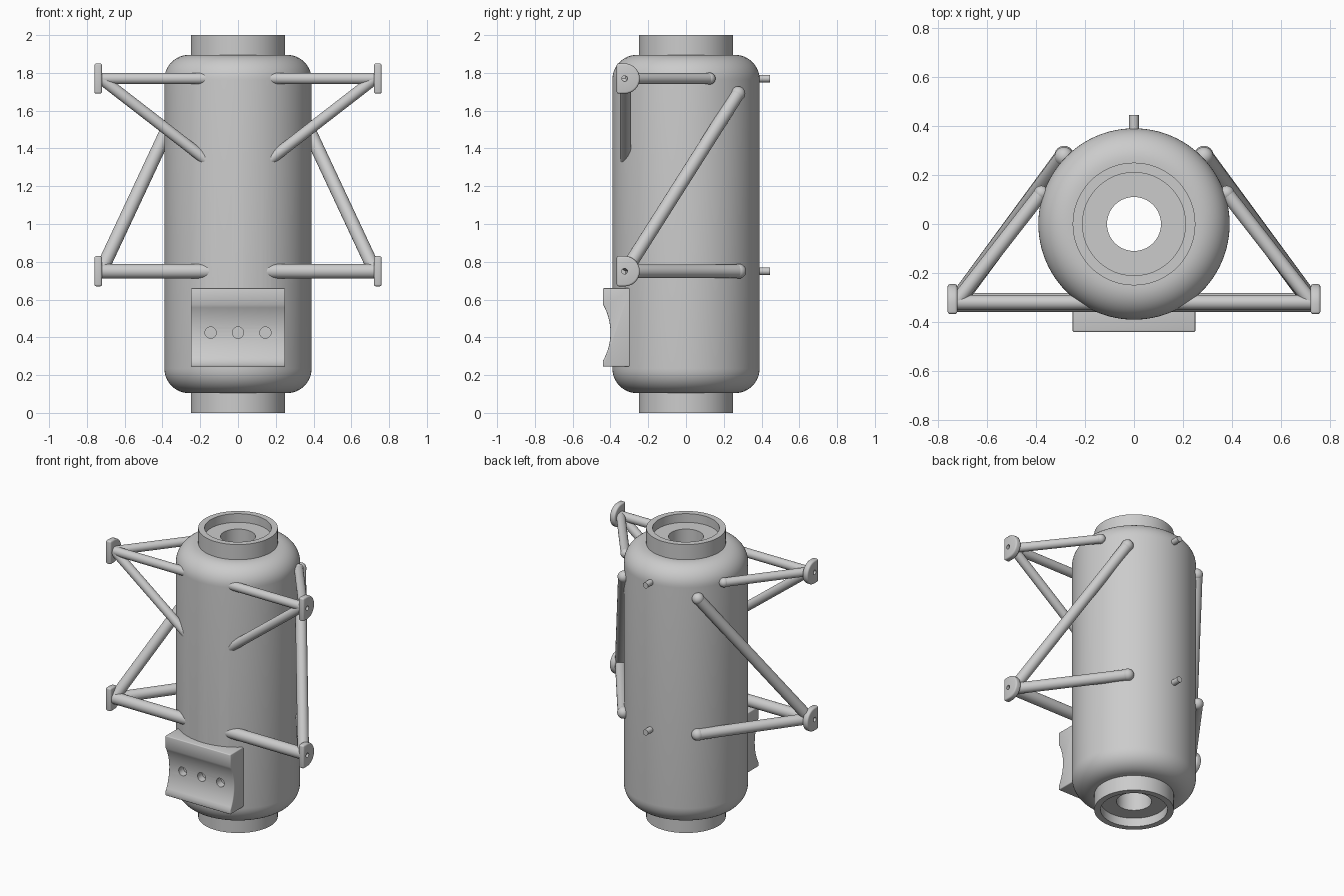
import bpy, bmesh
from math import pi, sin, cos, radians
from mathutils import Vector, Matrix

if "Cube" in bpy.data.objects:
    bpy.data.objects.remove(bpy.data.objects["Cube"])

grey = bpy.data.materials.new("satin grey")
grey.use_nodes = True
grey.diffuse_color = (0.6, 0.6, 0.6, 1)
grey.node_tree.nodes["Principled BSDF"].inputs["Base Color"].default_value = grey.diffuse_color


def finish(name, bm):
    bmesh.ops.recalc_face_normals(bm, faces=bm.faces)
    mesh = bpy.data.meshes.new(name)
    bm.to_mesh(mesh)
    bm.free()
    mesh.materials.append(grey)
    obj = bpy.data.objects.new(name, mesh)
    bpy.context.collection.objects.link(obj)
    return obj


def select(obj):
    bpy.ops.object.select_all(action='DESELECT')
    obj.select_set(True)
    bpy.context.view_layer.objects.active = obj


def smooth(obj):
    select(obj)
    bpy.ops.object.shade_smooth_by_angle(angle=radians(35))


def arc(cx, cy, r, start, end, steps):
    angles = [radians(start + (end - start) * i / steps) for i in range(steps + 1)]
    return [(cx + r * cos(a), cy + r * sin(a)) for a in angles]


def lathe(name, profile, steps=96):
    """Spin a closed (radius, height) outline around z."""
    bm = bmesh.new()
    verts = [bm.verts.new((r, 0, z)) for r, z in profile]
    edges = [bm.edges.new((v, verts[i - 1])) for i, v in enumerate(verts)]
    bmesh.ops.spin(bm, geom=verts + edges, cent=(0, 0, 0), axis=(0, 0, 1),
                   angle=2 * pi, steps=steps, use_merge=True)
    bmesh.ops.remove_doubles(bm, verts=bm.verts, dist=0.0001)
    return finish(name, bm)


def prism(name, outline, x0, x1, bevel):
    """Extrude a (y, z) outline along x and soften its end edges."""
    bm = bmesh.new()
    face = bm.faces.new([bm.verts.new((x0, y, z)) for y, z in outline])
    out = bmesh.ops.extrude_face_region(bm, geom=[face])
    bmesh.ops.translate(bm, vec=(x1 - x0, 0, 0),
                        verts=[v for v in out["geom"] if isinstance(v, bmesh.types.BMVert)])
    obj = finish(name, bm)
    mod = obj.modifiers.new("soft edges", 'BEVEL')
    mod.width, mod.segments, mod.limit_method = bevel, 3, 'ANGLE'
    mod.angle_limit = radians(40)
    select(obj)
    bpy.ops.object.modifier_apply(modifier=mod.name)
    return obj


def rod(name, a, b, r, ball=False):
    """Round bar from a to b, with an optional ball at b."""
    a, b = Vector(a), Vector(b)
    bm = bmesh.new()
    turn = (b - a).to_track_quat('Z', 'Y').to_matrix().to_4x4()
    bmesh.ops.create_cone(bm, cap_ends=True, segments=32, radius1=r, radius2=r,
                          depth=(b - a).length,
                          matrix=Matrix.Translation((a + b) / 2) @ turn)
    if ball:
        bmesh.ops.create_uvsphere(bm, u_segments=24, v_segments=16, radius=r * 1.08,
                                  matrix=Matrix.Translation(b))
    return finish(name, bm)


def drill(obj, a, b, r):
    cutter = rod("drill_cutter", a, b, r)
    cutter.hide_render = True
    mod = obj.modifiers.new("hole", 'BOOLEAN')
    mod.operation, mod.object, mod.solver = 'DIFFERENCE', cutter, 'EXACT'
    select(obj)
    bpy.ops.object.modifier_apply(modifier=mod.name)
    bpy.data.objects.remove(cutter)


# Tank with rounded shoulders, recessed end collars and a central bore
lower = [(0.11, 0.06), (0.21, 0.06), (0.21, 0), (0.25, 0), (0.25, 0.105)]
lower += arc(0.26, 0.235, 0.13, -90, 0, 12)
upper = [(r, 2 - z) for r, z in reversed(lower)]
tank = lathe("tank_body", lower + upper)

# Saddle block with a concave front and three holes
block_outline = [(-0.29, 0.245), (-0.44, 0.245)]
block_outline += arc(-0.70, 0.425, 0.30, -30, 30, 16)
block_outline += [(-0.44, 0.66), (-0.29, 0.66)]
block = prism("saddle_block", block_outline, -0.25, 0.25, 0.006)
for x in (-0.145, 0, 0.145):
    for part in (block, tank):
        drill(part, (x, -0.5, 0.425), (x, -0.35, 0.425), 0.03)
smooth(tank)
smooth(block)

# Locating pins on the back
for label, z in (("lower", 0.75), ("upper", 1.77)):
    smooth(rod(label + "_back_pin", (0, 0.36, z), (0, 0.445, z), 0.02))

# Mounting plates and strut frames on both sides
for side, s in (("left", 1), ("right", -1)):
    low, high = (s * 0.725, -0.32, 0.75), (s * 0.725, -0.32, 1.77)
    for label, z in (("lower", 0.75), ("upper", 1.77)):
        outline = arc(-0.325, z, 0.08, -90, 90, 24) + [(-0.367, z + 0.08), (-0.367, z - 0.08)]
        plate = prism(f"{side}_{label}_mount_plate", outline, s * 0.72, s * 0.76, 0.01)
        drill(plate, (s * 0.70, -0.325, z), (s * 0.80, -0.325, z), 0.015)
        smooth(plate)
    struts = [
        ("lower_front_strut", low, (s * 0.10, -0.32, 0.75), 0.039, False),
        ("lower_back_strut", low, (s * 0.285, 0.28, 0.75), 0.036, True),
        ("long_diagonal_strut", low, (s * 0.285, 0.275, 1.69), 0.036, True),
        ("upper_front_strut", high, (s * 0.12, -0.32, 1.77), 0.03, False),
        ("upper_back_strut", high, (s * 0.378, 0.125, 1.77), 0.029, True),
        ("short_diagonal_strut", high, (s * 0.15, -0.32, 1.325), 0.03, False),
    ]
    for name, a, b, r, ball in struts:
        smooth(rod(f"{side}_{name}", a, b, r, ball))
